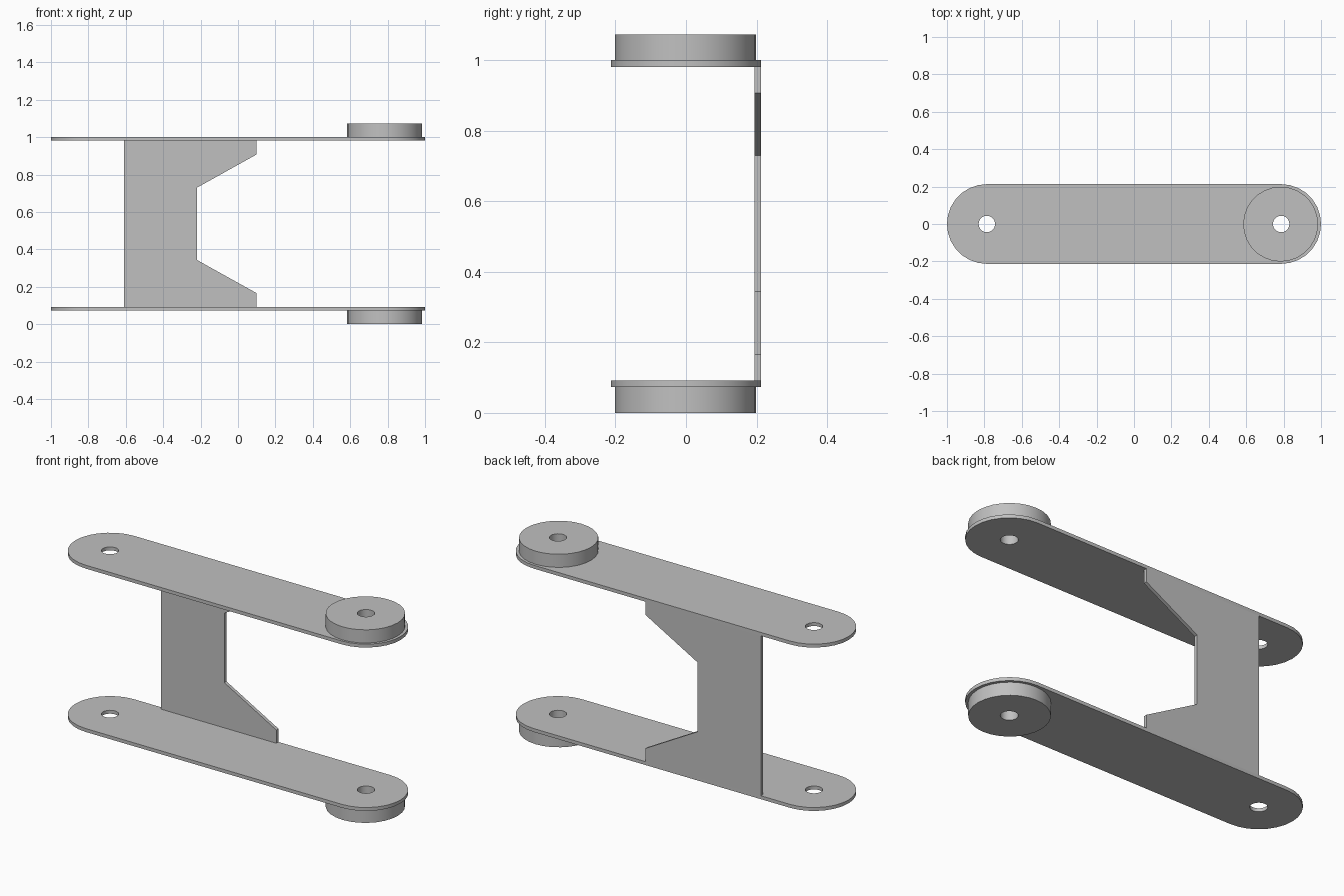
import bpy, bmesh, math
from mathutils import Vector

cube = bpy.data.objects.get("Cube")
if cube:
    bpy.data.objects.remove(cube, do_unlink=True)

grey = bpy.data.materials.new("plain grey")
grey.use_nodes = True
colour = (0.53, 0.53, 0.53, 1)
grey.diffuse_color = colour
grey.node_tree.nodes["Principled BSDF"].inputs["Base Color"].default_value = colour

PIVOT = 0.787        # distance of both pivot holes from the centre
PLATE_R = 0.213
HOLE_R = 0.044
SHEET = 0.019


def arc(cx, cy, r, start, end, steps):
    """Points along an arc, angles in degrees."""
    angles = [math.radians(start + (end - start) * i / steps) for i in range(steps + 1)]
    return [(cx + r * math.cos(a), cy + r * math.sin(a)) for a in angles]


def circle(cx, cy, r, steps):
    return arc(cx, cy, r, 0, 360, steps)[:-1]


def extrude_profile(name, loops, to_3d, depth, smooth=True):
    """Fill the outline minus its holes and extrude it into a solid."""
    bm = bmesh.new()
    edges = []
    for loop in loops:
        verts = [bm.verts.new(to_3d(u, v)) for u, v in loop]
        edges += [bm.edges.new((a, b)) for a, b in zip(verts, verts[1:] + verts[:1])]
    bmesh.ops.triangle_fill(bm, edges=edges, use_beauty=True)
    result = bmesh.ops.extrude_face_region(bm, geom=bm.faces[:], use_keep_orig=True)
    moved = [g for g in result["geom"] if isinstance(g, bmesh.types.BMVert)]
    bmesh.ops.translate(bm, verts=moved, vec=Vector(depth))
    bmesh.ops.recalc_face_normals(bm, faces=bm.faces[:])
    mesh = bpy.data.meshes.new(name)
    bm.to_mesh(mesh)
    bm.free()
    mesh.materials.append(grey)
    obj = bpy.data.objects.new(name, mesh)
    bpy.context.collection.objects.link(obj)
    if smooth:
        bpy.ops.object.select_all(action='DESELECT')
        obj.select_set(True)
        bpy.context.view_layer.objects.active = obj
        bpy.ops.object.shade_smooth_by_angle(angle=math.radians(35))
    return obj


# Round-ended arm plates with a pivot hole at each end
outline = arc(PIVOT, 0, PLATE_R, -90, 90, 14) + arc(-PIVOT, 0, PLATE_R, 90, 270, 14)
holes = [circle(s * PIVOT, 0, HOLE_R, 20) for s in (-1, 1)]
for name, z in (("lower_plate", 0.073), ("upper_plate", 0.981)):
    extrude_profile(name, [outline] + holes, lambda u, v, z=z: (u, v, z), (0, 0, SHEET))

# Bored discs on the outer side of each plate
disc = [circle(0.784, -0.001, 0.2, 28), circle(PIVOT, 0, HOLE_R, 20)]
for name, z in (("lower_disc", 0), ("upper_disc", 1.0)):
    extrude_profile(name, disc, lambda u, v, z=z: (u, v, z), (0, 0, 0.073))

# Upright web along the back edge, with a tapered notch
mid = 0.5365
half = [(-0.61, 0.4445), (0.1, 0.4445), (0.1, 0.371), (-0.22, 0.193)]
web = [(x, mid - h) for x, h in half] + [(x, mid + h) for x, h in reversed(half)]
extrude_profile("back_web", [web], lambda u, v: (u, PLATE_R - SHEET, v), (0, SHEET, 0), smooth=False)
